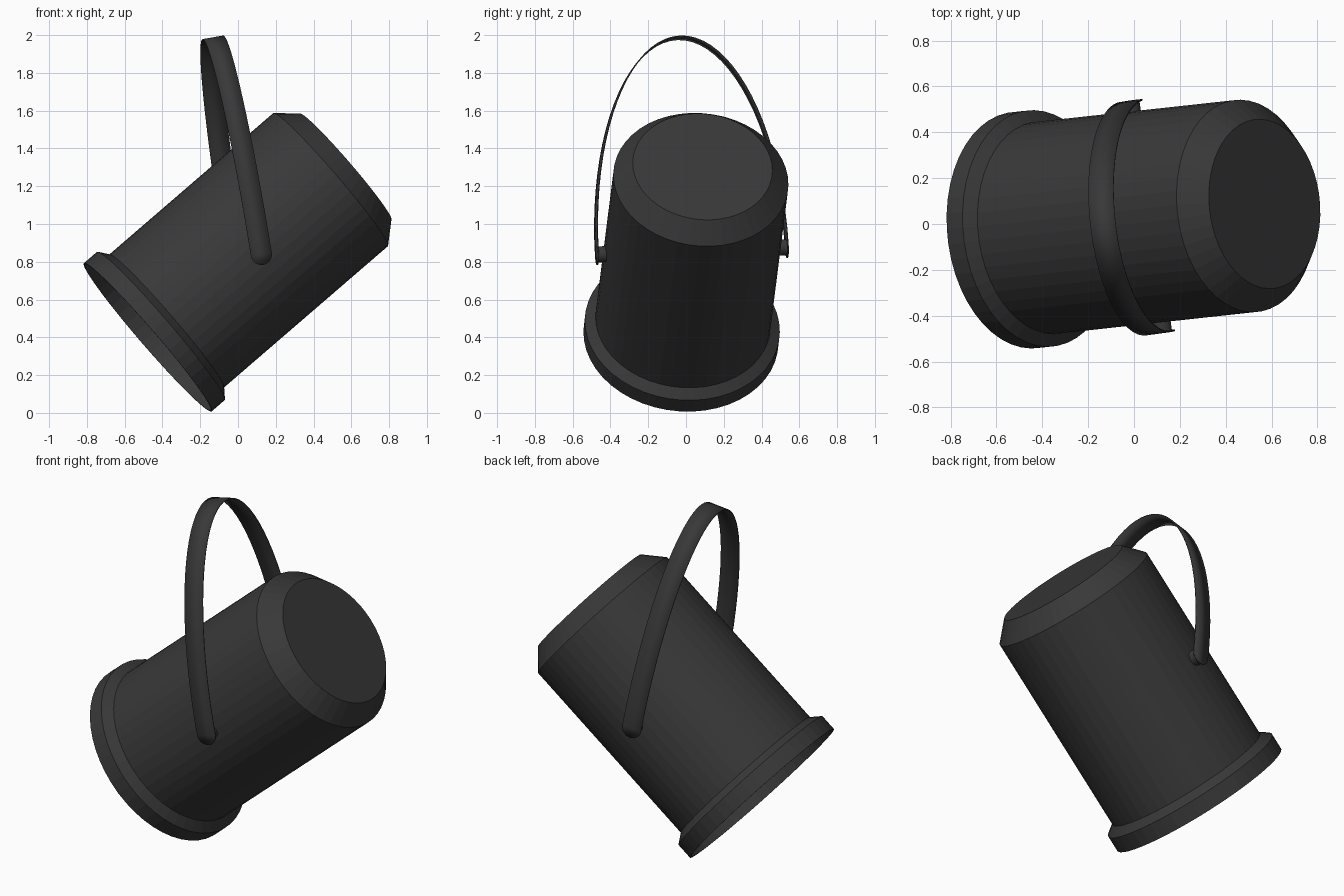
import bpy, bmesh, math
from mathutils import Vector, Matrix

if "Cube" in bpy.data.objects:
    bpy.data.objects.remove(bpy.data.objects["Cube"])

mat = bpy.data.materials.new("charcoal")
mat.diffuse_color = (0.04, 0.04, 0.04, 1)
mat.use_nodes = True
mat.node_tree.nodes["Principled BSDF"].inputs["Base Color"].default_value = mat.diffuse_color

MOUTH = Vector((-0.478, -0.027, 0.40))          # centre of the open rim
AXIS = Vector((0.755, 0.0825, 0.651)).normalized()   # rim towards base
PIN = Vector((0.14, -0.989, -0.037))
PIN = (PIN - AXIS * PIN.dot(AXIS)).normalized()      # pivot axis, front side
UP = Vector((-0.168, 0, 0.985))
UP = (UP - PIN * UP.dot(PIN)).normalized()           # direction of the raised handle
SIDE = PIN.cross(UP)
PIVOT = MOUTH + AXIS * 0.703


def make(name, bm):
    bmesh.ops.recalc_face_normals(bm, faces=bm.faces)
    me = bpy.data.meshes.new(name)
    bm.to_mesh(me)
    bm.free()
    me.materials.append(mat)
    ob = bpy.data.objects.new(name, me)
    bpy.context.collection.objects.link(ob)
    return ob


def frame(origin, z, x):
    y = z.cross(x)
    return Matrix.Translation(origin) @ Matrix((x, y, z)).transposed().to_4x4()


# Bucket: turned profile (radius, distance from mouth), outside then inside
N = 48
outer = [(0.518, 0), (0.518, 0.092), (0.465, 0.132), (0.465, 1.283), (0.371, 1.388)]
inner = [(0.361, 1.378), (0.455, 1.277), (0.455, 0.127), (0.510, 0.086), (0.510, 0)]
bm = bmesh.new()
rings = [[bm.verts.new((r * math.cos(2 * math.pi * i / N), r * math.sin(2 * math.pi * i / N), h))
          for i in range(N)] for r, h in outer + inner]
n_out = len(outer)
for k in range(len(rings)):
    a, b = rings[k], rings[(k + 1) % len(rings)]
    if k == n_out - 1:      # base: one disc outside, one inside
        bm.faces.new(a)
        bm.faces.new(b)
        continue
    for i in range(N):
        j = (i + 1) % N
        bm.faces.new((a[i], a[j], b[j], b[i]))
bm.transform(frame(MOUTH, AXIS, PIN))
make("bucket", bm)

# Handle: flat strip bent in a half ellipse, with rounded ends
A, B, W = 0.508, 1.145, 0.056
path = []
for k in range(6):
    f = math.pi / 2 * (1 - k / 6)
    path.append((A, -W * math.sin(f), W * math.cos(f)))
for k in range(41):
    t = math.pi * k / 40
    path.append((A * math.cos(t), B * math.sin(t), W))
path += [(-x, y, w) for x, y, w in reversed(path[:6])]
bm = bmesh.new()
pairs = []
for x, y, w in path:
    c = PIVOT + PIN * x + UP * y
    w = max(w, 0.004)
    pairs.append((bm.verts.new(c + SIDE * w), bm.verts.new(c - SIDE * w)))
for (a, b), (c, d) in zip(pairs, pairs[1:]):
    bm.faces.new((a, b, d, c))
handle = make("handle", bm)
sol = handle.modifiers.new("thickness", 'SOLIDIFY')
sol.thickness = 0.006
sol.offset = 0
handle.data.shade_smooth()
bpy.context.view_layer.objects.active = handle
handle.select_set(True)
bpy.ops.object.shade_smooth_by_angle(angle=math.radians(35))

# Pivot pins joining handle and bucket
for s, name in ((1, "front_pin"), (-1, "back_pin")):
    bm = bmesh.new()
    bmesh.ops.create_cone(bm, cap_ends=True, segments=20, radius1=0.043, radius2=0.043, depth=0.06)
    bm.transform(frame(PIVOT + PIN * s * 0.477, PIN, UP))
    make(name, bm)
